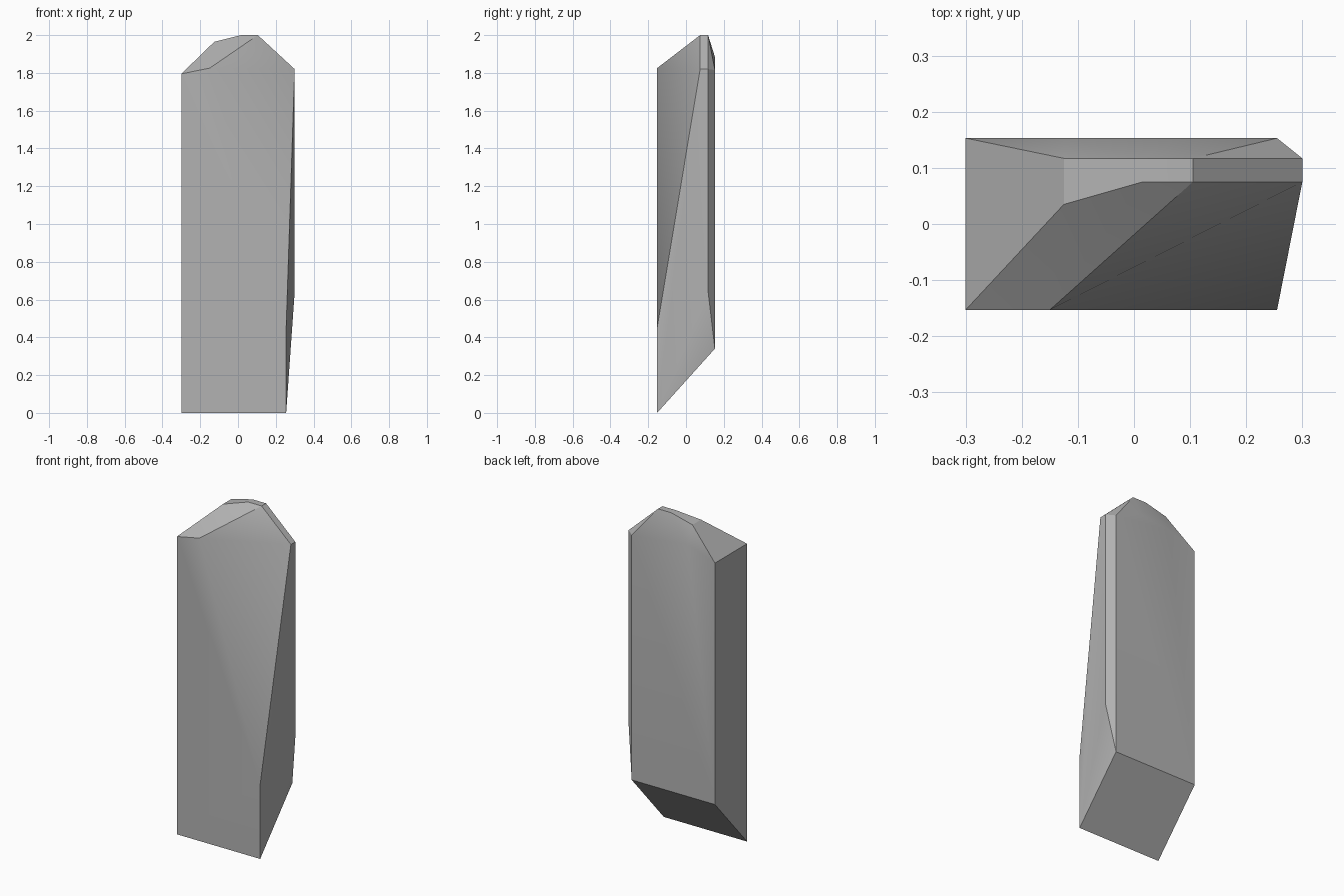
import bpy, bmesh

cube = bpy.data.objects.get("Cube")
if cube:
    bpy.data.objects.remove(cube, do_unlink=True)

# Stone material
stone = bpy.data.materials.new("stone_grey")
stone.use_nodes = True
grey = (0.45, 0.45, 0.45, 1)
stone.diffuse_color = grey
stone.node_tree.nodes["Principled BSDF"].inputs["Base Color"].default_value = grey

D = 0.153   # half depth of the slab

# Slanted base, with the left side slightly narrower
corners = [(x, y, z) for x in (-0.3, 0.255) for y, z in ((-D, 0), (D, 0.34))]
# Front face: shoulder and the twisted side cut
corners += [(-0.3, -D, 1.795), (-0.15, -D, 1.825), (0.255, -D, 0.45)]
# Back face: rounded top outline
corners += [(x, D, z) for x, z in ((-0.3, 1.795), (-0.12, 1.86), (0.08, 1.885), (0.255, 1.815))]
# Narrow left edge and its rear chamfer
corners += [(0.3, 0.075, 1.82), (0.3, 0.117, 1.82), (0.3, 0.117, 0.64)]
# Faceted crown
corners += [(-0.125, 0.035, 1.965), (0.015, 0.075, 2), (0.105, 0.075, 2)]
corners += [(x, 0.117, z) for x, z in ((-0.125, 1.965), (0.015, 2), (0.105, 2))]

# Wrap the corners into one chiselled block
bm = bmesh.new()
for c in corners:
    bm.verts.new(c)
bmesh.ops.convex_hull(bm, input=bm.verts)
bmesh.ops.dissolve_limit(bm, angle_limit=0.01, verts=bm.verts, edges=bm.edges)
bmesh.ops.recalc_face_normals(bm, faces=bm.faces)
mesh = bpy.data.meshes.new("stone_slab")
bm.to_mesh(mesh)
bm.free()
mesh.materials.append(stone)
slab = bpy.data.objects.new("stone_slab", mesh)
bpy.context.collection.objects.link(slab)

# Soft shading across the shallow facets
bpy.ops.object.select_all(action="DESELECT")
slab.select_set(True)
bpy.context.view_layer.objects.active = slab
bpy.ops.object.shade_smooth_by_angle(angle=0.5236)
